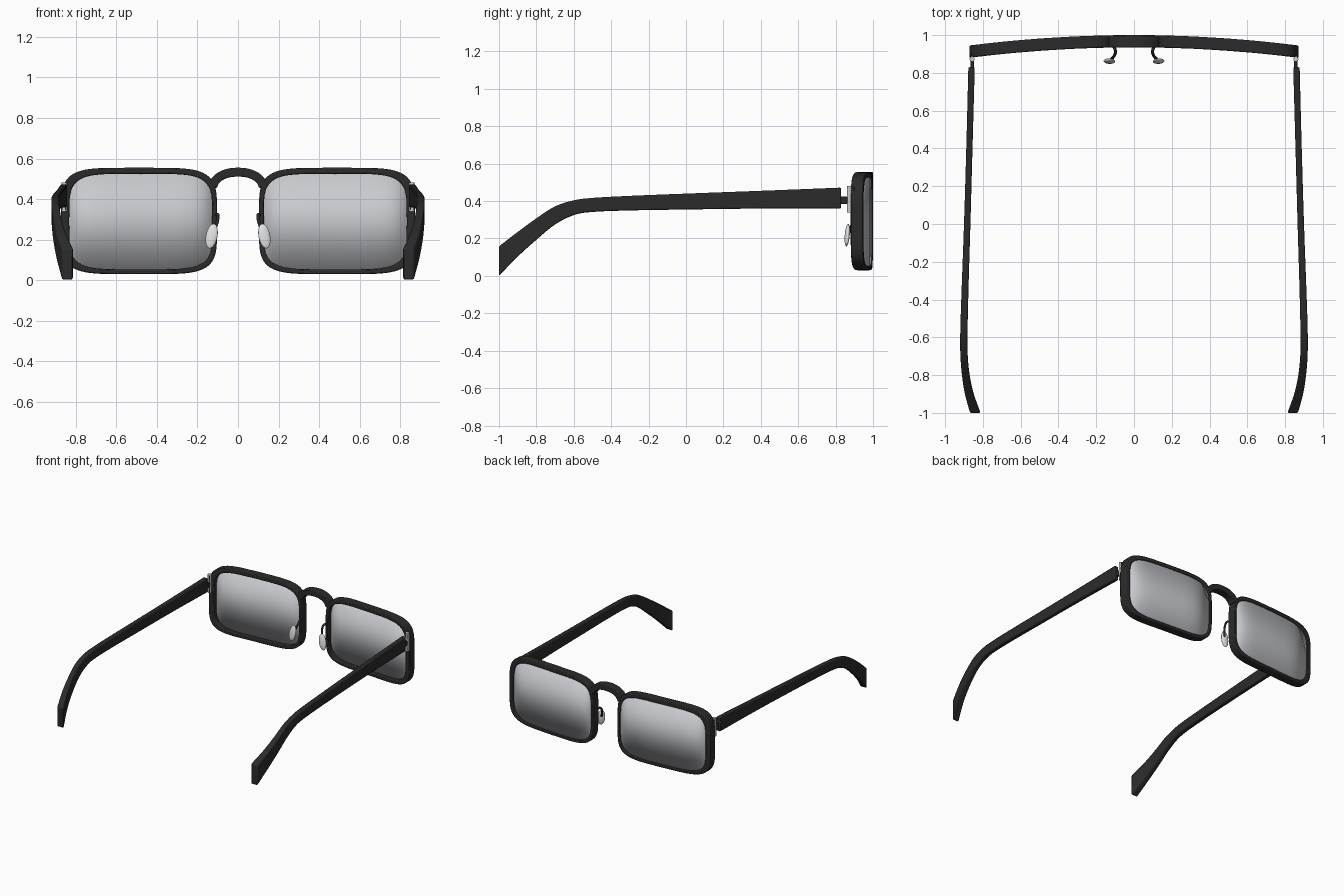
import bpy, bmesh, math
from mathutils import Vector

if "Cube" in bpy.data.objects:
    bpy.data.objects.remove(bpy.data.objects["Cube"])


def material(name, rgb):
    m = bpy.data.materials.new(name)
    m.diffuse_color = (*rgb, 1)
    m.use_nodes = True
    m.node_tree.nodes["Principled BSDF"].inputs["Base Color"].default_value = m.diffuse_color
    return m


BLACK = material("matte_black", (0.024, 0.024, 0.025))
LENS = material("lens_grey", (0.58, 0.59, 0.62))
PAD = material("clear_pad", (0.75, 0.76, 0.78))
STEEL = material("hinge_steel", (0.6, 0.6, 0.62))


def make(name, verts, faces, mat, angle=40, bevel=0):
    me = bpy.data.meshes.new(name)
    me.from_pydata([tuple(v) for v in verts], [], faces)
    bm = bmesh.new()
    bm.from_mesh(me)
    bmesh.ops.recalc_face_normals(bm, faces=bm.faces)
    bm.to_mesh(me)
    bm.free()
    me.materials.append(mat)
    ob = bpy.data.objects.new(name, me)
    bpy.context.collection.objects.link(ob)
    bpy.ops.object.select_all(action='DESELECT')
    ob.select_set(True)
    bpy.context.view_layer.objects.active = ob
    bpy.ops.object.shade_smooth_by_angle(angle=math.radians(angle))
    if bevel:
        b = ob.modifiers.new("soft_edges", 'BEVEL')
        b.width, b.segments, b.limit_method = bevel, 2, 'ANGLE'
        b.angle_limit = math.radians(50)
    return ob


def loft(name, rings, mat, closed=False, **kw):
    """Skin a list of equal-length cross-sections."""
    n, m = len(rings[0]), len(rings)
    verts = [v for r in rings for v in r]
    faces = [(i * n + j, i * n + (j + 1) % n,
              (i + 1) % m * n + (j + 1) % n, (i + 1) % m * n + j)
             for i in range(m if closed else m - 1) for j in range(n)]
    if not closed:
        faces += [tuple(range(n)), tuple(range((m - 1) * n, m * n))]
    return make(name, verts, faces, mat, **kw)


def smooth_path(pts, steps=6):
    """Catmull-Rom samples through points of any dimension."""
    p = [pts[0]] + list(pts) + [pts[-1]]
    out = []
    for i in range(1, len(p) - 2):
        for s in range(steps):
            t = s / steps
            out.append([0.5 * (2 * b + (c - a) * t + (2 * a - 5 * b + 4 * c - d) * t * t
                               + (3 * b - a - 3 * c + d) * t ** 3)
                        for a, b, c, d in zip(*p[i - 1:i + 3])])
    return out + [list(pts[-1])]


def tube(name, pts, r, mat, sides=10):
    path = [Vector(p) for p in smooth_path(pts)]
    rings = []
    for i, p in enumerate(path):
        d = path[min(i + 1, len(path) - 1)] - path[max(i - 1, 0)]
        q = d.to_track_quat('Z', 'Y')
        rings.append([p + q @ Vector((r * math.cos(a), r * math.sin(a), 0))
                      for a in (2 * math.pi * k / sides for k in range(sides))])
    return loft(name, rings, mat)


def front_y(x):
    """Face-form curve of the whole front."""
    return 1 - 0.055 * (x / 0.87) ** 2


def outline(x0, x1, z0, z1, n=72, e=4.8):
    """Rounded-rectangle outline as a superellipse."""
    pts = []
    for k in range(n):
        a = 2 * math.pi * k / n
        c, s = math.cos(a), math.sin(a)
        u = math.copysign(abs(c) ** (2 / e), c)
        v = math.copysign(abs(s) ** (2 / e), s)
        pts.append(((x0 + x1) / 2 + (x1 - x0) / 2 * u, (z0 + z1) / 2 + (z1 - z0) / 2 * v))
    return pts


def box(name, x, y, z, mat, bevel=0.003):
    return loft(name, [[(a, y[0], c), (a, y[1], c), (a, y[1], d), (a, y[0], d)]
                       for a, (c, d) in ((x[0], z), (x[1], z))], mat, bevel=bevel)


# Temple stations: y, z bottom, z top, x inner, x outer
TEMPLE = [(0.83, 0.36, 0.472, 0.843, 0.877), (0.4, 0.36, 0.455, 0.855, 0.888),
          (0.0, 0.355, 0.44, 0.866, 0.9), (-0.3, 0.35, 0.428, 0.875, 0.911),
          (-0.5, 0.342, 0.417, 0.88, 0.918), (-0.6, 0.325, 0.404, 0.882, 0.92),
          (-0.7, 0.275, 0.372, 0.88, 0.919), (-0.8, 0.193, 0.308, 0.87, 0.911),
          (-0.9, 0.103, 0.235, 0.848, 0.895), (-1.0, 0.0, 0.158, 0.812, 0.868)]

for side, s in (("left", -1), ("right", 1)):
    # Rim: deep ring following the face curve
    outer = outline(0.103, 0.872, 0.03, 0.555)
    inner = outline(0.127, 0.832, 0.054, 0.525)
    rings = []
    for (ox, oz), (ix, iz) in zip(outer, inner):
        rings.append([(s * ox, front_y(ox), oz), (s * ox, front_y(ox) - 0.065, oz),
                      (s * ix, front_y(ix) - 0.065, iz), (s * ix, front_y(ix), iz)])
    loft(side + "_rim", rings, BLACK, closed=True, bevel=0.006)

    # Lens: curved slab of upright strips, softly shaded over its edge
    edge = outline(0.124, 0.836, 0.051, 0.528)
    n = len(edge)
    verts = [(s * x, front_y(x) - d, z) for d in (0.008, 0.03) for x, z in edge]
    faces = [(k, (k + 1) % n, n + (k + 1) % n, n + k) for k in range(n)]
    for o in (0, n):
        for k in range(n // 2):
            f = [o + k, o + k + 1, o + (n - k - 1) % n, o + (n - k) % n]
            faces.append(tuple(dict.fromkeys(f)))
    make(side + "_lens", verts, faces, LENS, angle=180)

    # Temple arm with the dropped ear tip
    rings = [[(s * xi, y, zb), (s * xo, y, zb), (s * xo, y, zt), (s * xi, y, zt)]
             for y, zb, zt, xi, xo in smooth_path(TEMPLE, 4)]
    loft(side + "_temple", rings, BLACK, bevel=0.007)

    # Hinge: tongue on the arm, two knuckles on the rim, steel pin
    xs = sorted((s * 0.847, s * 0.865))
    box(side + "_hinge_tongue", xs, (0.82, 0.89), (0.385, 0.425), BLACK)
    for part, z in (("upper", (0.43, 0.475)), ("lower", (0.345, 0.38))):
        box(f"{side}_hinge_{part}_knuckle", xs, (0.86, 0.9), z, BLACK)
    tube(side + "_hinge_pin", [(s * 0.857, 0.873, 0.34), (s * 0.857, 0.873, 0.482)],
         0.014, STEEL)

    # Nose pad and its wire arm
    bpy.ops.mesh.primitive_uv_sphere_add(segments=24, ring_count=14,
                                         location=(s * 0.13, 0.862, 0.218))
    pad = bpy.context.object
    pad.name = side + "_nose_pad"
    pad.scale = (0.029, 0.013, 0.062)
    pad.rotation_euler = (math.radians(-6), math.radians(-10 * s), math.radians(8 * s))
    pad.data.materials.append(PAD)
    bpy.ops.object.shade_smooth()
    tube(side + "_pad_arm", [(s * 0.11, 0.945, 0.32), (s * 0.099, 0.92, 0.322),
                             (s * 0.102, 0.895, 0.29), (s * 0.122, 0.87, 0.23)], 0.008, BLACK)

# Bridge: arched bar between the rims
half = [(0.0, 0.533), (0.045, 0.529), (0.085, 0.514), (0.112, 0.49), (0.125, 0.462)]
arch = smooth_path([(-x, z) for x, z in reversed(half[1:])] + half, 4)
rings = []
for i, (x, z) in enumerate(arch):
    a, b = arch[max(i - 1, 0)], arch[min(i + 1, len(arch) - 1)]
    t = Vector((b[0] - a[0], b[1] - a[1])).normalized() * 0.022
    top, low = (x - t.y, z + t.x), (x + t.y, z - t.x)
    rings.append([(top[0], front_y(x), top[1]), (top[0], front_y(x) - 0.065, top[1]),
                  (low[0], front_y(x) - 0.065, low[1]), (low[0], front_y(x), low[1])])
loft("bridge", rings, BLACK, bevel=0.006)
